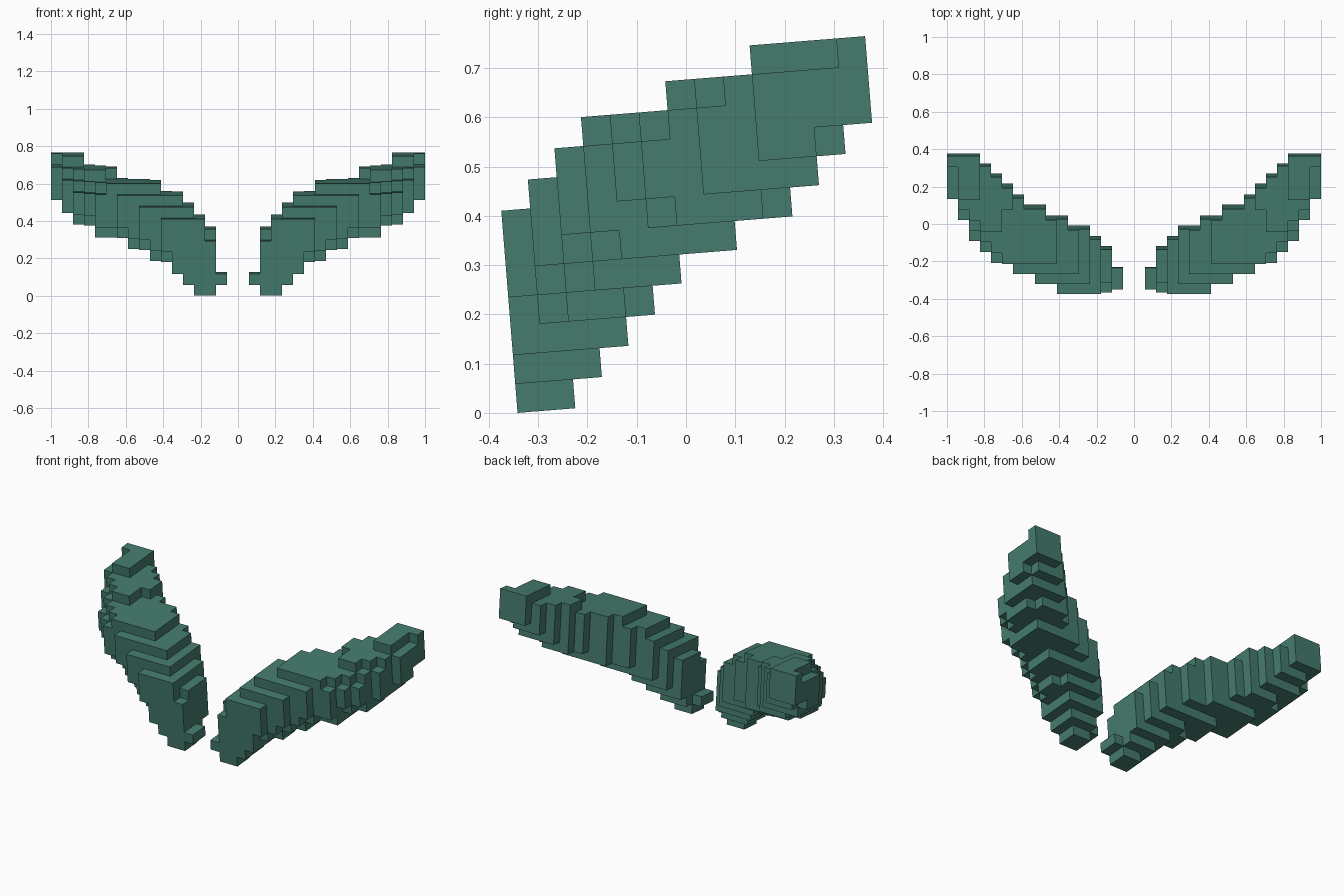
import bpy, bmesh, math
from mathutils import Matrix, Vector

cube = bpy.data.objects.get("Cube")
if cube:
    bpy.data.objects.remove(cube, do_unlink=True)

UNIT = 1 / 17
TILT = math.radians(4.6)

# One flat colour
teal = bpy.data.materials.new("dark_teal")
teal.use_nodes = True
colour = (0.058, 0.198, 0.156, 1)
teal.diffuse_color = colour
teal.node_tree.nodes["Principled BSDF"].inputs["Base Color"].default_value = colour

# Limits of every block column, from the root of the wing to the tip
FRONT = [0, 0, 0, 0, 0, 0, 1, 1, 2, 2, 3, 3, 4, 5, 7, 9]
BACK = [2, 4, 5, 6, 6, 7, 7, 8, 8, 9, 10, 11, 12, 13, 13, 13]
BOTTOM = [1, 0, 0, 1, 2, 3, 3, 4, 4, 5, 5, 5, 6, 6, 7, 8]
TOP = [2, 6, 7, 8, 9, 9, 10, 10, 10, 10, 11, 11, 11, 12, 12, 12]
# Limits of every block row, from the bottom up
ROW_FRONT = [0, 0, 0, 0, 0, 0, 0, 1, 2, 3, 6, 9]
ROW_BACK = [2, 3, 4, 5, 6, 8, 10, 11, 12, 13, 13, 13]
# Notched corners, by (column, row)
NOTCH_FRONT = {(2, 5): 1, (6, 3): 1, (7, 3): 2, (8, 4): 2, (9, 4): 3, (10, 5): 3,
               (11, 5): 4, (12, 5): 4, (13, 6): 5, (14, 6): 6, (12, 9): 4, (13, 9): 5,
               (14, 9): 6, (14, 10): 7, (15, 10): 8, (11, 10): 8, (16, 11): 12}
NOTCH_BACK = {(7, 3): 4, (14, 6): 9, (16, 8): 11}


def wing_cells():
    cells = set()
    for col, limits in enumerate(zip(FRONT, BACK, BOTTOM, TOP), start=1):
        front, back, bottom, top = limits
        for row in range(bottom, top):
            start = NOTCH_FRONT.get((col, row), max(front, ROW_FRONT[row]))
            end = NOTCH_BACK.get((col, row), min(back, ROW_BACK[row]))
            cells.update((col, depth, row) for depth in range(start, end))
    return cells


def build_wing(name, side):
    cells = wing_cells()
    bm = bmesh.new()
    corners = {}

    def corner(point):
        key = tuple(round(v) for v in point)
        if key not in corners:
            corners[key] = bm.verts.new(key)
        return corners[key]

    # Skin only the exposed sides of the blocks
    for cell in cells:
        for axis in range(3):
            for sign in (-1, 1):
                step = Vector((0, 0, 0))
                step[axis] = sign
                if tuple(round(v) for v in Vector(cell) + step) in cells:
                    continue
                a, b = Vector((0, 0, 0)), Vector((0, 0, 0))
                a[(axis + 1) % 3] = b[(axis + 2) % 3] = 1
                base = Vector(cell) + (step if sign > 0 else Vector((0, 0, 0)))
                quad = [base, base + a, base + a + b, base + b]
                bm.faces.new([corner(p) for p in quad[::sign]])

    # Merge flat areas, then tilt, scale and place the wing
    bmesh.ops.dissolve_limit(bm, angle_limit=0.01, verts=bm.verts[:], edges=bm.edges[:])
    place = (Matrix.Translation((0, -0.342, 0)) @ Matrix.Rotation(TILT, 4, "X")
             @ Matrix.Diagonal((side * UNIT, UNIT, UNIT, 1)))
    bm.transform(place)
    bmesh.ops.recalc_face_normals(bm, faces=bm.faces[:])
    mesh = bpy.data.meshes.new(name)
    bm.to_mesh(mesh)
    bm.free()
    mesh.materials.append(teal)
    bpy.context.collection.objects.link(bpy.data.objects.new(name, mesh))


build_wing("left_wing", 1)
build_wing("right_wing", -1)
